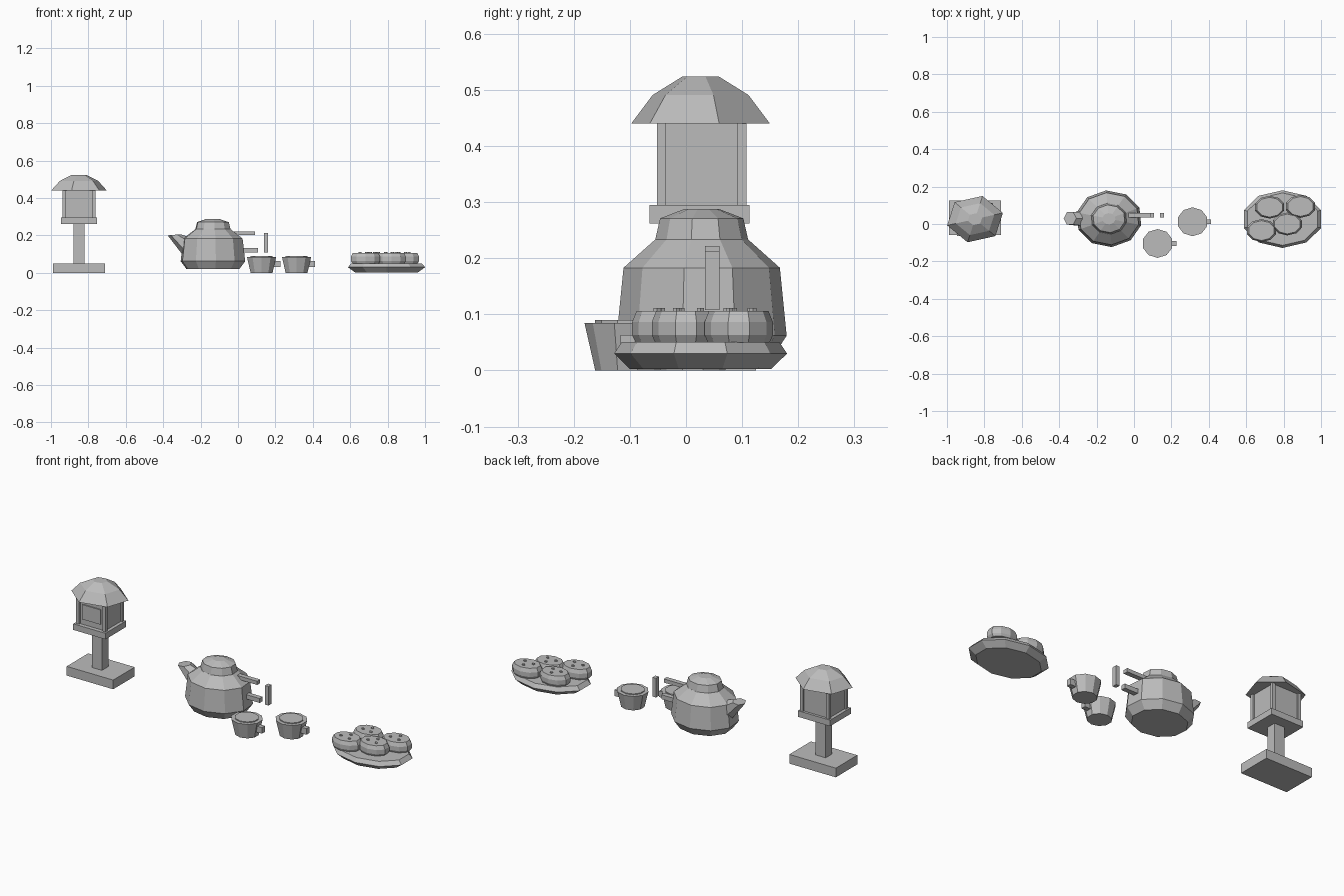
import bpy, bmesh, math
from mathutils import Vector

cube = bpy.data.objects.get("Cube")
if cube:
    bpy.data.objects.remove(cube, do_unlink=True)

grey = bpy.data.materials.new("plain_grey")
grey.use_nodes = True
colour = (0.5, 0.5, 0.5, 1)
grey.diffuse_color = colour
grey.node_tree.nodes["Principled BSDF"].inputs["Base Color"].default_value = colour


def finish(name, bm):
    bmesh.ops.recalc_face_normals(bm, faces=bm.faces)
    mesh = bpy.data.meshes.new(name)
    bm.to_mesh(mesh)
    bm.free()
    mesh.materials.append(grey)
    obj = bpy.data.objects.new(name, mesh)
    bpy.context.collection.objects.link(obj)
    return obj


def box(name, x0, x1, y0, y1, z0, z1):
    bm = bmesh.new()
    bmesh.ops.create_cube(bm, size=1)
    for v in bm.verts:
        v.co = ((x0 + x1) / 2 + v.co.x * (x1 - x0),
                (y0 + y1) / 2 + v.co.y * (y1 - y0),
                (z0 + z1) / 2 + v.co.z * (z1 - z0))
    return finish(name, bm)


def loft(name, rings):
    """Skin a list of point rings and cap both ends."""
    bm = bmesh.new()
    loops = [[bm.verts.new(p) for p in ring] for ring in rings]
    n = len(loops[0])
    for low, high in zip(loops, loops[1:]):
        for i in range(n):
            j = (i + 1) % n
            bm.faces.new((low[i], low[j], high[j], high[i]))
    bm.faces.new(loops[0][::-1])
    bm.faces.new(loops[-1])
    return finish(name, bm)


def turned(name, x, y, rx, ry, sides, profile, turn=0.0):
    """Low-poly oval turning; profile holds (radius factor, height)."""
    angles = [math.radians(turn) + math.tau * i / sides for i in range(sides)]
    return loft(name, [[(x + rx * f * math.cos(a), y + ry * f * math.sin(a), z)
                        for a in angles] for f, z in profile])


# Lantern
LX, LY = -0.85, 0.028
box("lantern_base", -0.99, -0.71, -0.06, 0.125, 0, 0.05)
box("lantern_post", LX - 0.03, LX + 0.03, LY - 0.027, LY + 0.027, 0.05, 0.27)
box("lantern_platform", -0.947, -0.753, -0.065, 0.113, 0.262, 0.295)
box("lantern_body", LX - 0.079, LX + 0.079, LY - 0.071, LY + 0.071, 0.295, 0.44)
for sx in (-1, 1):
    for sy in (-1, 1):
        cx, cy = LX + sx * 0.079, LY + sy * 0.072
        box("lantern_corner_post", cx - 0.009, cx + 0.009,
            cy - 0.008, cy + 0.008, 0.295, 0.44)
box("lantern_window", LX - 0.055, LX + 0.055, LY - 0.077, LY - 0.07, 0.325, 0.405)
turned("lantern_roof", LX, LY - 0.002, 0.154, 0.128, 6,
       [(1, 0.44), (0.69, 0.491), (0.26, 0.524)], turn=15)

# Teapot
TX, TY = -0.134, 0.028
turned("teapot_body", TX, TY, 0.177, 0.152, 10,
       [(0.82, 0.02), (1, 0.062), (0.92, 0.183), (0.55, 0.233)], turn=23)
turned("teapot_lid", TX, TY, 0.177, 0.152, 10,
       [(0.55, 0.231), (0.49, 0.271), (0.2, 0.288)], turn=23)


# Spout with a level lip
def spout_ring(centre, along, across):
    c, d = Vector(centre), Vector(along)
    return [c + d * math.cos(a) + Vector((0, across * math.sin(a), 0))
            for a in (math.tau * i / 6 for i in range(6))]


loft("teapot_spout", [
    spout_ring((-0.27, 0.028, 0.14), (0.025, 0, 0.045), 0.045),
    spout_ring((-0.342, 0.03, 0.203), (0.034, 0, 0.003), 0.038)])
box("handle_upper_bar", -0.04, 0.092, 0.034, 0.06, 0.202, 0.222)
box("handle_lower_bar", 0.0, 0.107, 0.034, 0.06, 0.108, 0.132)
box("handle_upright", 0.139, 0.16, 0.034, 0.06, 0.108, 0.212)

# Cups
for side, cx, cy in (("front", 0.126, -0.104), ("back", 0.313, 0.012)):
    turned(side + "_cup", cx, cy, 0.082, 0.077, 10,
           [(0.75, 0), (1, 0.085)], turn=18)
    turned(side + "_cup_drink", cx, cy, 0.062, 0.058, 10,
           [(1, 0.083), (1, 0.09)], turn=18)
    box(side + "_cup_handle", cx + 0.06, cx + 0.1, cy - 0.013, cy + 0.013, 0.03, 0.063)

# Plate of buns
turned("plate", 0.794, 0.026, 0.217, 0.154, 10,
       [(0.82, 0.003), (1, 0.03), (0.91, 0.051)], turn=18)
for bx, by in ((0.725, 0.09), (0.89, 0.094), (0.682, -0.035), (0.82, 0.0)):
    turned("bun", bx, by, 0.082, 0.061, 10,
           [(0.9, 0.05), (1, 0.063), (1, 0.086), (0.87, 0.106)], turn=18)
    for i in range(3):
        a = math.radians(80 + 120 * i)
        turned("bun_topping", bx + 0.032 * math.cos(a), by + 0.026 * math.sin(a),
               0.009, 0.007, 6, [(1, 0.104), (1, 0.111)])
